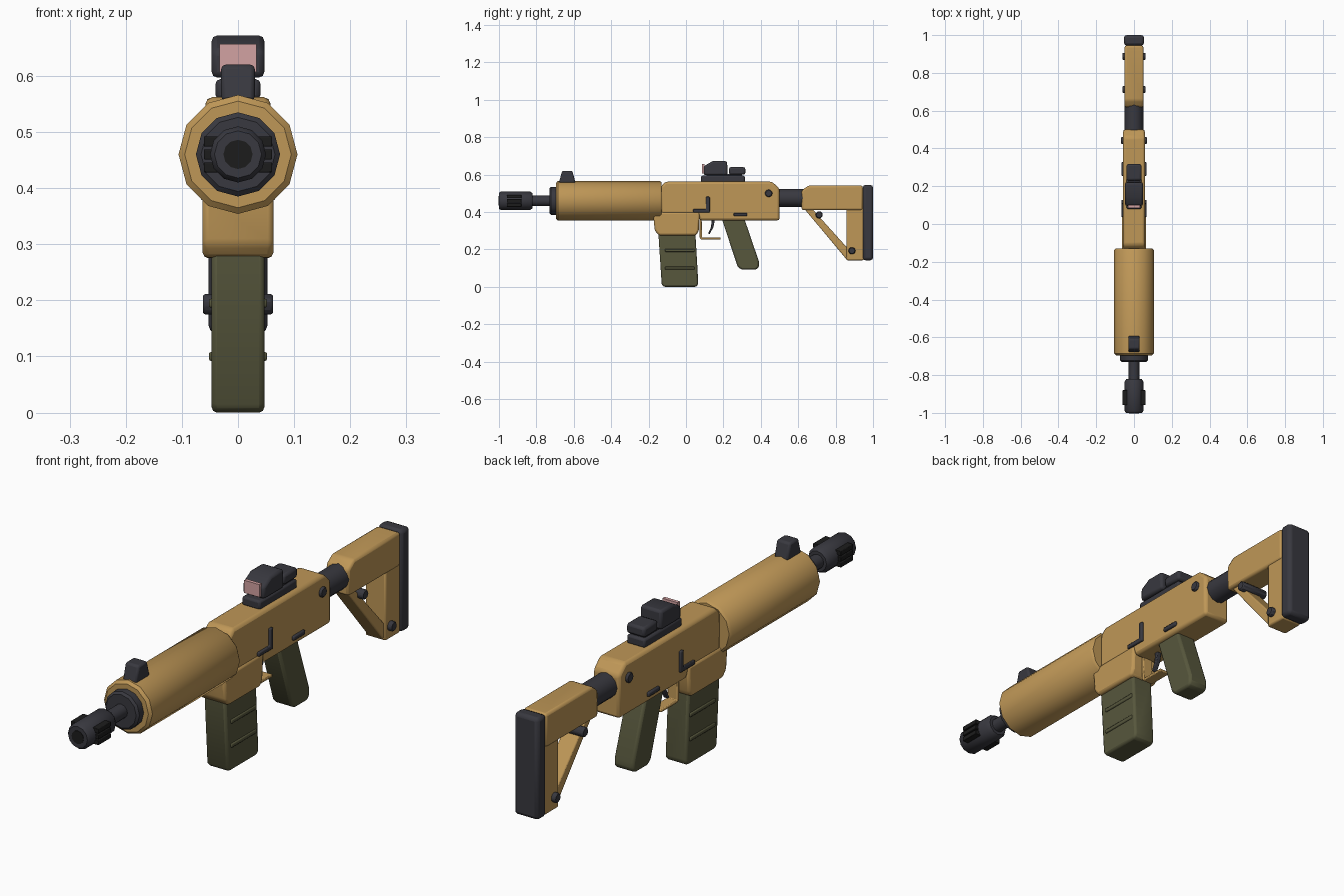
import bpy, bmesh, math
from mathutils import Matrix


def mat(name, rgb):
    m = bpy.data.materials.new(name)
    m.diffuse_color = (*rgb, 1)
    return m


TAN = mat("tan", (0.52, 0.31, 0.095))
OLIVE = mat("olive", (0.095, 0.095, 0.046))
DARK = mat("charcoal", (0.040, 0.040, 0.050))
BLACK = mat("black", (0.012, 0.012, 0.012))
PINK = mat("pink_lens", (0.65, 0.36, 0.36))


def finish(name, bm, m, bevel=0.0, segs=2):
    bmesh.ops.recalc_face_normals(bm, faces=bm.faces)
    me = bpy.data.meshes.new(name)
    bm.to_mesh(me)
    bm.free()
    ob = bpy.data.objects.new(name, me)
    bpy.context.collection.objects.link(ob)
    me.materials.append(m)
    if bevel:
        b = ob.modifiers.new("bevel", 'BEVEL')
        b.width, b.segments, b.limit_method = bevel, segs, 'ANGLE'
        b.angle_limit = math.radians(35)
    bpy.ops.object.select_all(action='DESELECT')
    ob.select_set(True)
    bpy.context.view_layer.objects.active = ob
    bpy.ops.object.shade_smooth_by_angle(angle=math.radians(40))
    return ob


def profile(name, pts, x0, x1, m, bevel=0.008, segs=2):
    """Side outline (y, z) extruded from x0 to x1."""
    bm = bmesh.new()
    f = bm.faces.new([bm.verts.new((x0, y, z)) for y, z in pts])
    r = bmesh.ops.extrude_face_region(bm, geom=[f])
    vs = [v for v in r["geom"] if isinstance(v, bmesh.types.BMVert)]
    bmesh.ops.translate(bm, verts=vs, vec=(x1 - x0, 0, 0))
    return finish(name, bm, m, bevel, segs)


def box(name, y0, y1, z0, z1, x0, x1, m, bevel=0.006):
    return profile(name, [(y0, z0), (y1, z0), (y1, z1), (y0, z1)], x0, x1, m, bevel)


def lathe(name, rings, zc, m, n=12):
    """Turned part along y; rings are (y, radius)."""
    bm = bmesh.new()
    loops = [[bm.verts.new((r * math.sin(2 * math.pi * i / n), y,
                            zc + r * math.cos(2 * math.pi * i / n)))
              for i in range(n)] for y, r in rings]
    for a, b in zip(loops, loops[1:]):
        for i in range(n):
            bm.faces.new((a[i], a[(i + 1) % n], b[(i + 1) % n], b[i]))
    bm.faces.new(loops[0])
    bm.faces.new(loops[-1])
    return finish(name, bm, m)


def pin(name, y, z, r, half):
    """Cross pin showing on both sides."""
    bm = bmesh.new()
    bmesh.ops.create_cone(bm, cap_ends=True, segments=8, radius1=r, radius2=r, depth=2 * half,
                          matrix=Matrix.Translation((0, y, z)) @ Matrix.Rotation(math.pi / 2, 4, 'Y'))
    return finish(name, bm, DARK, 0.004, 1)


# Barrel group
ZC = 0.46
lathe("muzzle", [(-1.0, 0.042), (-0.99, 0.05), (-0.835, 0.05), (-0.82, 0.04)], ZC, DARK)
lathe("bore", [(-1.002, 0.026), (-0.99, 0.026)], ZC, BLACK)
lathe("barrel", [(-0.83, 0.028), (-0.72, 0.028)], ZC, DARK)
lathe("collar", [(-0.73, 0.066), (-0.722, 0.075), (-0.69, 0.075)], ZC, DARK)
for side, s in (("left", -1), ("right", 1)):
    for i in (-1, 0, 1):
        z = ZC + i * 0.023
        box(f"muzzle_vent_{side}_{i + 2}", -0.958, -0.88, z - 0.009, z + 0.009,
            s * 0.03, s * 0.061, BLACK, 0.002)

# Handguard and front sight
lathe("handguard", [(-0.695, 0.095), (-0.685, 0.106), (-0.14, 0.106), (-0.13, 0.098)], ZC, TAN)
profile("front_sight", [(-0.68, 0.555), (-0.59, 0.555), (-0.608, 0.62), (-0.662, 0.62)],
        -0.03, 0.03, DARK)

# Receiver and magazine well
profile("receiver", [(-0.135, 0.39), (0.06, 0.39), (0.075, 0.355), (0.5, 0.355), (0.5, 0.525),
                     (0.46, 0.562), (-0.11, 0.562), (-0.135, 0.535)], -0.058, 0.058, TAN, 0.012)
profile("magazine_well", [(-0.175, 0.385), (-0.167, 0.30), (-0.145, 0.275), (0.055, 0.275),
                          (0.068, 0.30), (0.073, 0.40), (-0.14, 0.40)], -0.063, 0.063, TAN, 0.01)

# Magazine with raised ribs
profile("magazine", [(-0.148, 0.29), (0.05, 0.29), (0.066, 0.015), (0.055, 0.0),
                     (-0.12, 0.0), (-0.13, 0.015)], -0.047, 0.047, OLIVE, 0.01)
for i, z in enumerate((0.195, 0.1)):
    box(f"magazine_rib_{i + 1}", -0.113, 0.045, z - 0.008, z + 0.008, -0.052, 0.052, OLIVE, 0.004)

# Grip, trigger and guard
profile("grip", [(0.19, 0.37), (0.31, 0.37), (0.39, 0.135), (0.39, 0.105), (0.375, 0.092),
                 (0.295, 0.092), (0.275, 0.11)], -0.043, 0.043, OLIVE, 0.012)
profile("trigger", [(0.137, 0.36), (0.155, 0.36), (0.147, 0.32), (0.125, 0.28), (0.118, 0.285),
                    (0.134, 0.32)], -0.01, 0.01, DARK, 0.003)
profile("trigger_guard", [(0.073, 0.36), (0.073, 0.262), (0.082, 0.252), (0.185, 0.252),
                          (0.185, 0.263), (0.086, 0.263), (0.084, 0.36)], -0.022, 0.022, TAN, 0.003)

# Controls on both sides of the receiver
for side, s in (("left", -1), ("right", 1)):
    profile(f"bolt_catch_{side}", [(0.037, 0.398), (0.127, 0.398), (0.127, 0.482), (0.107, 0.482),
                                   (0.107, 0.415), (0.037, 0.415)], s * 0.05, s * 0.067, DARK, 0.004)
    box(f"selector_{side}", 0.255, 0.327, 0.378, 0.396, s * 0.05, s * 0.067, DARK, 0.005)
pin("receiver_pin", 0.442, 0.50, 0.021, 0.068)

# Optic
box("optic_rail", 0.08, 0.315, 0.558, 0.594, -0.04, 0.04, DARK, 0.008)
profile("optic_body", [(0.095, 0.597), (0.222, 0.597), (0.22, 0.672), (0.142, 0.672),
                       (0.095, 0.645)], -0.047, 0.047, DARK, 0.01)
box("optic_lens", 0.086, 0.1, 0.607, 0.657, -0.033, 0.033, PINK, 0)
box("optic_neck", 0.11, 0.3, 0.59, 0.603, -0.03, 0.03, DARK, 0)
box("optic_rear", 0.23, 0.317, 0.6, 0.64, -0.04, 0.04, DARK, 0.01)

# Stock
lathe("buffer_tube", [(0.49, 0.049), (0.64, 0.049)], 0.475, DARK)
profile("stock_body", [(0.618, 0.41), (0.945, 0.41), (0.945, 0.542), (0.655, 0.542),
                       (0.618, 0.515)], -0.05, 0.05, TAN, 0.01)
profile("stock_strut", [(0.63, 0.42), (0.672, 0.42), (0.87, 0.2), (0.87, 0.142), (0.858, 0.147)],
        -0.036, 0.036, TAN, 0.005)
box("stock_post", 0.857, 0.95, 0.142, 0.42, -0.045, 0.045, TAN, 0.007)
pin("stock_pin_upper", 0.712, 0.385, 0.02, 0.06)
pin("stock_pin_lower", 0.887, 0.193, 0.02, 0.062)
box("butt_pad", 0.945, 1.0, 0.142, 0.545, -0.053, 0.053, DARK, 0.014)
